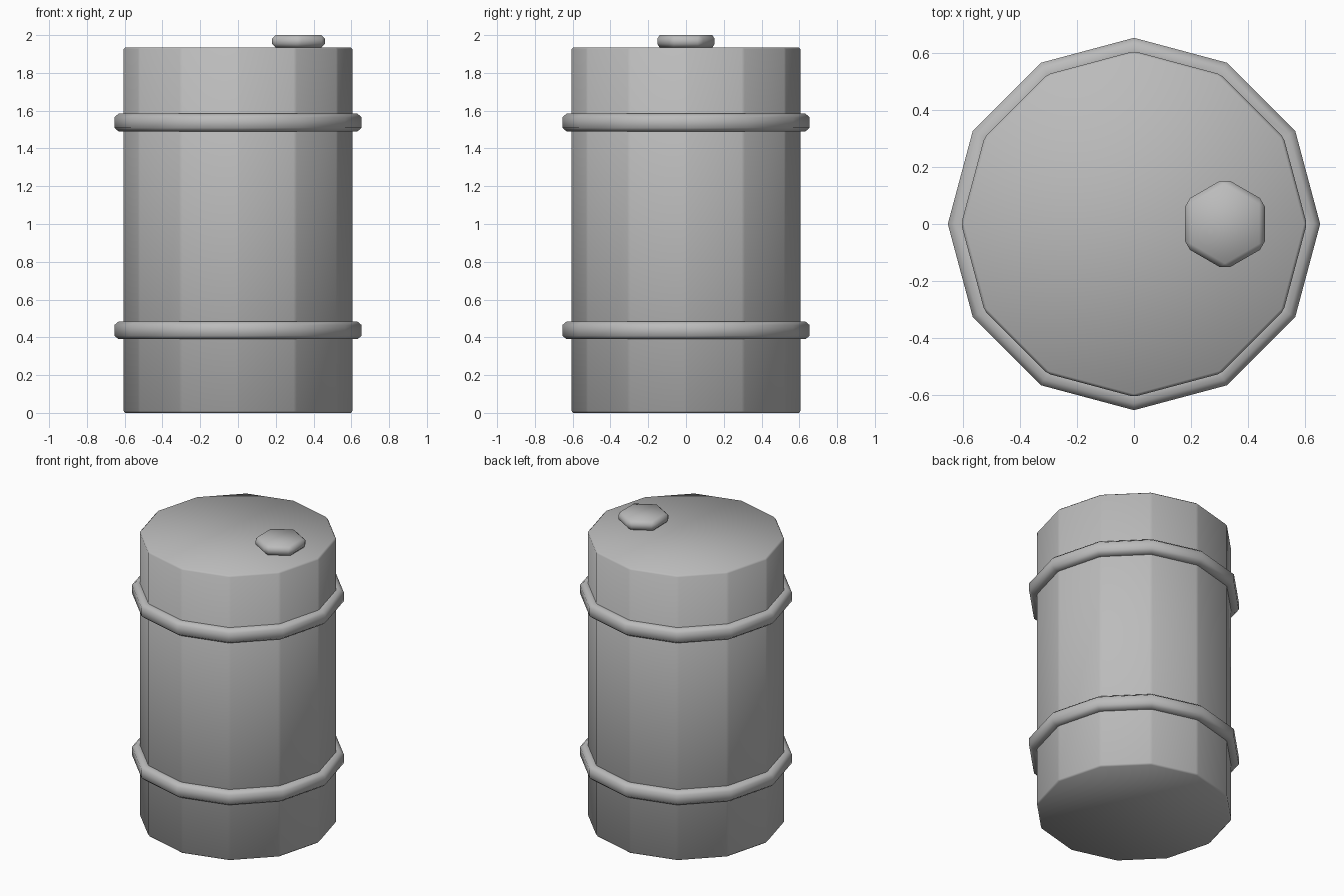
import bpy, bmesh, math

if "Cube" in bpy.data.objects:
    bpy.data.objects.remove(bpy.data.objects["Cube"])

steel = bpy.data.materials.new("barrel_grey")
steel.diffuse_color = (0.5, 0.5, 0.5, 1)
steel.use_nodes = True
steel.node_tree.nodes["Principled BSDF"].inputs["Base Color"].default_value = steel.diffuse_color


def finish(name, bm):
    bmesh.ops.recalc_face_normals(bm, faces=bm.faces[:])
    for f in bm.faces:
        f.smooth = True
    mesh = bpy.data.meshes.new(name)
    bm.to_mesh(mesh)
    bm.free()
    mesh.materials.append(steel)
    obj = bpy.data.objects.new(name, mesh)
    bpy.context.collection.objects.link(obj)
    return obj


def prism(name, sides, radius, z0, z1, bevel, start=0.0, cx=0.0):
    """Upright polygon prism with every edge chamfered."""
    bm = bmesh.new()
    rows = []
    for z in (z0, z1):
        rows.append([bm.verts.new((cx + radius * math.cos(start + math.tau * i / sides),
                                   radius * math.sin(start + math.tau * i / sides), z))
                     for i in range(sides)])
    bm.faces.new(rows[0][::-1])
    bm.faces.new(rows[1])
    for i in range(sides):
        j = (i + 1) % sides
        bm.faces.new((rows[0][i], rows[0][j], rows[1][j], rows[1][i]))
    bmesh.ops.bevel(bm, geom=bm.edges[:], offset=bevel, offset_type='OFFSET',
                    segments=1, profile=0.5, affect='EDGES')
    return finish(name, bm)


def hoop(name, z, sides=12):
    """Chamfered band swept around the barrel."""
    profile = [(0.57, -0.047), (0.632, -0.047), (0.655, -0.028),
               (0.655, 0.028), (0.632, 0.047), (0.57, 0.047)]
    bm = bmesh.new()
    rings = [[bm.verts.new((r * math.cos(math.tau * i / sides),
                            r * math.sin(math.tau * i / sides), z + dz))
              for r, dz in profile] for i in range(sides)]
    n = len(profile)
    for i in range(sides):
        a, b = rings[i], rings[(i + 1) % sides]
        for k in range(n):
            bm.faces.new((a[k], b[k], b[(k + 1) % n], a[(k + 1) % n]))
    return finish(name, bm)


# Barrel body
prism("barrel_body", 12, 0.608, 0.0, 1.935, 0.01)
# Two reinforcing hoops
hoop("lower_hoop", 0.437)
hoop("upper_hoop", 1.537)
# Hexagonal filler cap on the lid
prism("filler_cap", 6, 0.162, 1.934, 2.0, 0.02, start=math.pi / 6, cx=0.32)
